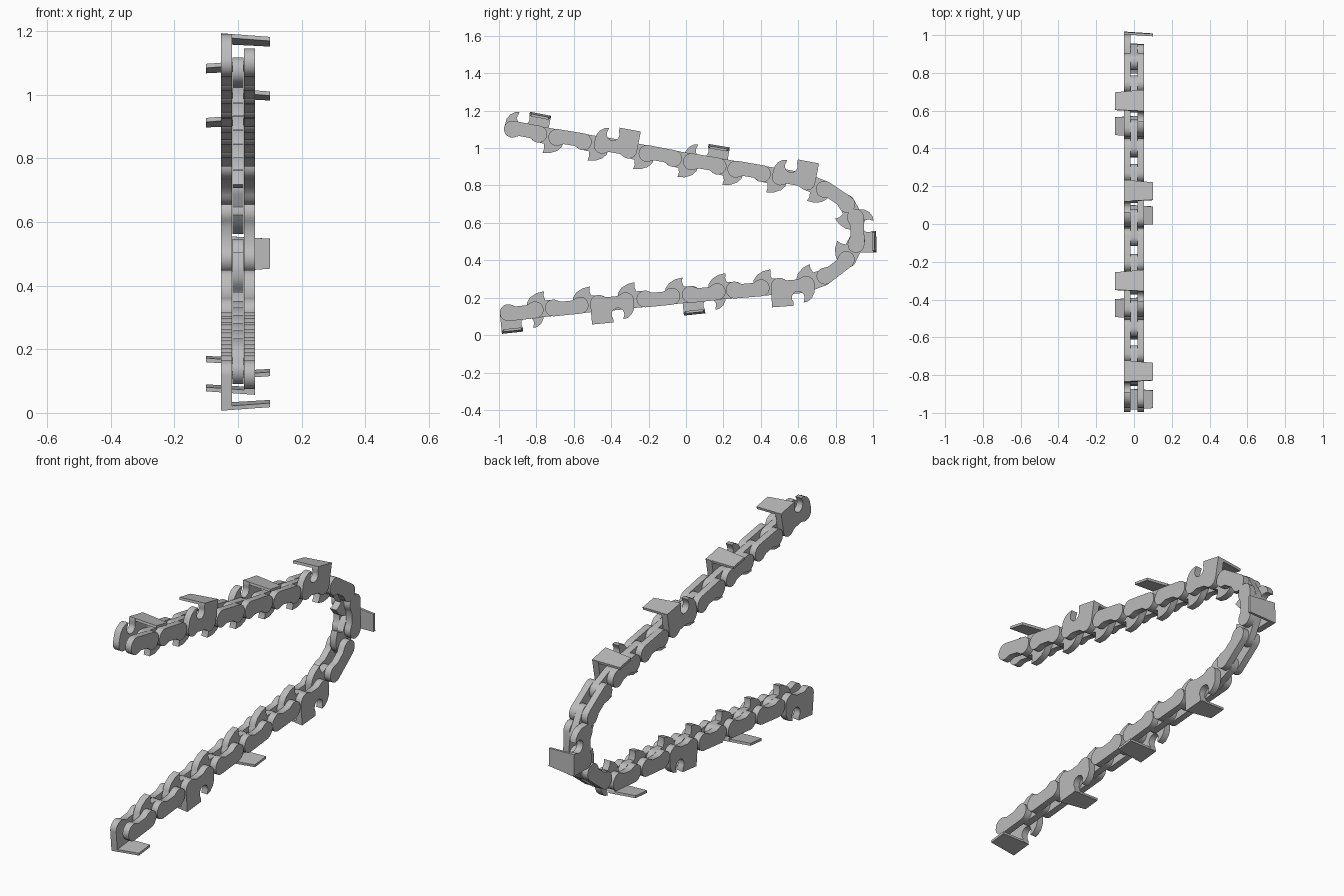
import bpy, bmesh, math
from mathutils import Matrix, Vector

if "Cube" in bpy.data.objects:
    bpy.data.objects.remove(bpy.data.objects["Cube"])

steel = bpy.data.materials.new("steel_grey")
steel.diffuse_color = (0.5, 0.5, 0.5, 1)
steel.use_nodes = True
steel.node_tree.nodes["Principled BSDF"].inputs["Base Color"].default_value = steel.diffuse_color

# Joints between neighbouring outer links, as (y, z) along the chain
JOINTS = [(-0.975, 1.11), (-0.74, 1.065), (-0.50, 1.025), (-0.255, 0.98), (-0.02, 0.935),
          (0.22, 0.895), (0.455, 0.855), (0.695, 0.81), (0.905, 0.67), (0.91, 0.445),
          (0.69, 0.275), (0.45, 0.257), (0.21, 0.237), (-0.02, 0.213), (-0.275, 0.188),
          (-0.515, 0.165), (-0.76, 0.14), (-0.997, 0.115)]
JOINTS = [Vector((0, y, z)) for y, z in JOINTS]
IN, OUT = 0.019, 0.054          # inner and outer face of the side links
PIN, R = 0.072, 0.045           # rivet offset and link end radius


def arc(cy, cz, r, a0, a1, n=12):
    pts = []
    for i in range(n + 1):
        a = math.radians(a0 + (a1 - a0) * i / n)
        pts.append((cy + r * math.cos(a), cz + r * math.sin(a)))
    return pts


def add_slab(bm, outline, x0, x1):
    """Extrude a (along, outward) outline between two x positions."""
    rings = [[bm.verts.new((x, y, z)) for y, z in outline] for x in (x0, x1)]
    bm.faces.new(rings[0])
    bm.faces.new(rings[1])
    n = len(outline)
    for i in range(n):
        j = (i + 1) % n
        bm.faces.new((rings[0][i], rings[0][j], rings[1][j], rings[1][i]))


def finish(bm, name):
    bmesh.ops.recalc_face_normals(bm, faces=bm.faces)
    me = bpy.data.meshes.new(name)
    bm.to_mesh(me)
    bm.free()
    me.materials.append(steel)
    me.shade_smooth()
    me.set_sharp_from_angle(angle=math.radians(32))
    return me


def place(me, name, centre, along):
    ob = bpy.data.objects.new(name, me)
    bpy.context.collection.objects.link(ob)
    ob.matrix_world = Matrix.Translation(centre) @ Matrix.Rotation(
        math.atan2(along.z, along.y), 4, 'X')


# Side strap: straight outer edge, waisted inner edge
WAIST = [(-0.03, -0.029), (0.03, -0.029)]
strap_outline = arc(PIN, 0, R, -125, 90) + arc(-PIN, 0, R, 90, 305) + WAIST

# Cutter: tall body, round gullet and hooked depth gauge
cutter_outline = (arc(PIN, 0, R, -125, 0) + [(0.118, 0.106), (0.003, 0.106)]
                  + arc(-0.025, 0.068, 0.034, 35, -210)
                  + [(-0.052, 0.096), (-0.075, 0.092), (-0.098, 0.075), (-0.113, 0.048)]
                  + arc(-PIN, 0, R, 165, 305) + WAIST)

# Drive link: short centre link with a fin on the inner side
drive_outline = ([(-0.012, -0.045), (-0.006, -0.07), (-0.01, -0.094), (0.03, -0.088),
                  (0.065, -0.07), (0.085, -0.045)]
                 + arc(0.055, 0, 0.043, -40, 90) + arc(-0.055, 0, 0.043, 90, 270))


def strap_mesh(side):
    bm = bmesh.new()
    add_slab(bm, strap_outline, side * IN, side * OUT)
    return finish(bm, "strap")


def cutter_mesh(side):
    bm = bmesh.new()
    add_slab(bm, cutter_outline, side * IN, side * OUT)
    # tapered top plate reaching over to the other side
    ends = [(side * OUT, 0.003, 0.118, 0.109), (-side * 0.1, 0.012, 0.106, 0.099)]
    rings = []
    for x, y0, y1, top in ends:
        rings.append([bm.verts.new((x, y, z)) for y, z in
                      ((y0, top), (y1, top), (y1, top - 0.013), (y0, top - 0.013))])
    bm.faces.new(rings[0])
    bm.faces.new(rings[1])
    for i in range(4):
        j = (i + 1) % 4
        bm.faces.new((rings[0][i], rings[0][j], rings[1][j], rings[1][i]))
    return finish(bm, "cutter")


def drive_mesh():
    bm = bmesh.new()
    add_slab(bm, drive_outline, -0.018, 0.018)
    return finish(bm, "drive_link")


straps = {s: strap_mesh(s) for s in (-1, 1)}
cutters = {s: cutter_mesh(s) for s in (-1, 1)}
drive = drive_mesh()

# Outer links: every second pair carries a cutter, on alternating sides
for i in range(len(JOINTS) - 1):
    a, b = JOINTS[i], JOINTS[i + 1]
    cutter_side = 0 if i % 2 else (-1 if i % 4 == 0 else 1)
    for s, label in ((-1, "left"), (1, "right")):
        if s == cutter_side:
            place(cutters[s], f"cutter_{label}_{i}", (a + b) / 2, b - a)
        else:
            place(straps[s], f"strap_{label}_{i}", (a + b) / 2, b - a)

# Centre drive links bridge the rivets on both sides of each joint
for i in range(1, len(JOINTS) - 1):
    before = (JOINTS[i - 1] - JOINTS[i]).normalized() * 0.05
    after = (JOINTS[i + 1] - JOINTS[i]).normalized() * 0.05
    place(drive, f"drive_link_{i}", JOINTS[i] + (before + after) / 2, after - before)
